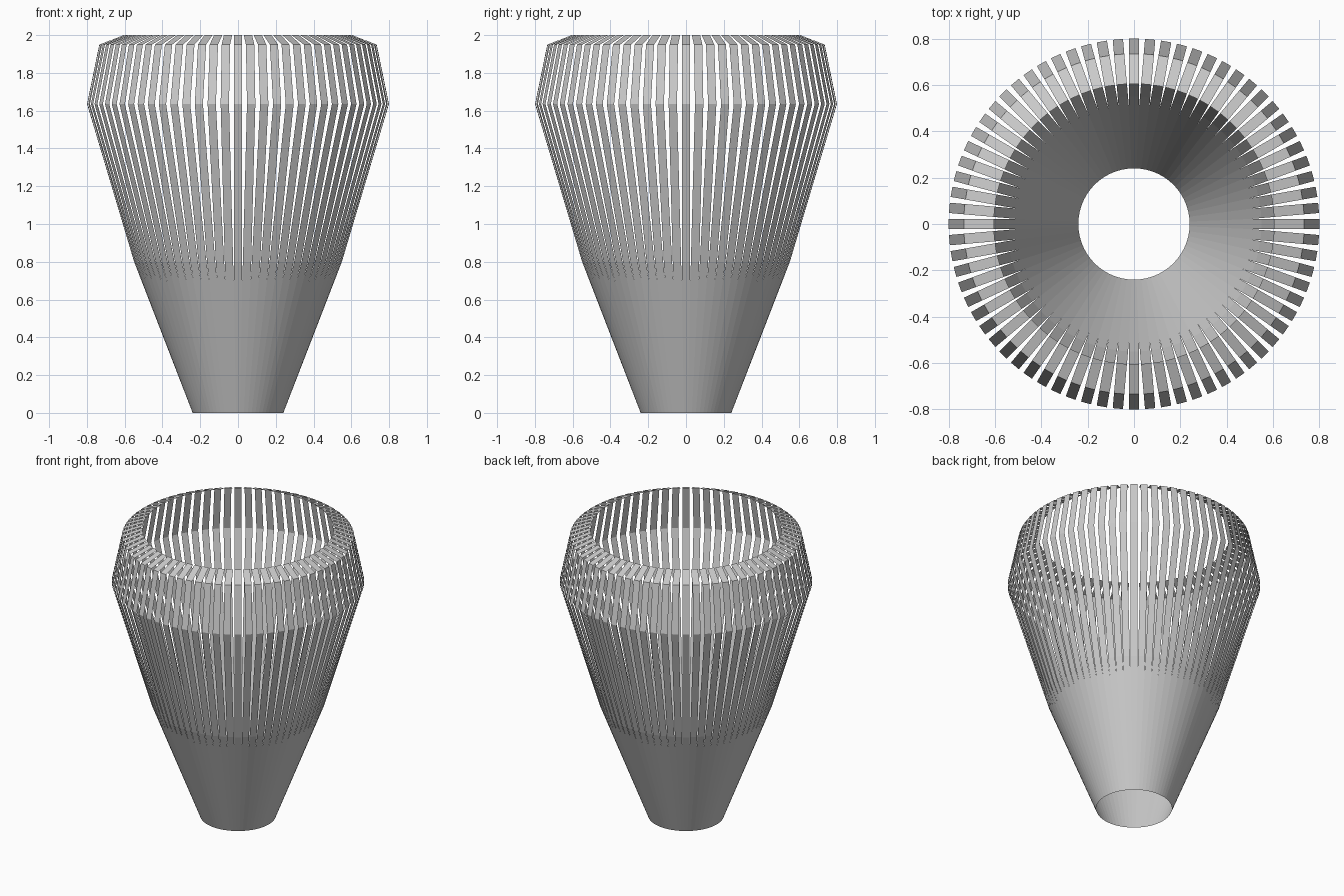
import bpy, bmesh, math
from mathutils import Matrix, Vector

if "Cube" in bpy.data.objects:
    bpy.data.objects.remove(bpy.data.objects["Cube"])

COUNT = 72            # slats around the axis
WIDTH = 0.0445        # slat width once the slats separate
HALF = math.tan(math.pi / COUNT)
SPLIT_R = WIDTH / 2 / HALF
SPLIT_Z = 0.8 * (SPLIT_R - 0.24) / (0.55 - 0.24)

# slat profile (radius, height), from base to inturned rim
profile = [(0.24, 0.0), (SPLIT_R, SPLIT_Z), (0.55, 0.80),
           (0.80, 1.635), (0.735, 1.95), (0.605, 2.0)]

bm = bmesh.new()
for i in range(COUNT):
    turn = Matrix.Rotation(2 * math.pi * i / COUNT, 3, 'Z')
    rows = []
    for r, z in profile:
        h = min(WIDTH / 2, r * HALF)
        rows.append([bm.verts.new(turn @ Vector((r, s * h, z))) for s in (-1, 1)])
    for a, b in zip(rows, rows[1:]):
        bm.faces.new((a[0], a[1], b[1], b[0]))

# weld the lower parts of the slats into a closed cone
bmesh.ops.remove_doubles(bm, verts=bm.verts[:], dist=0.0002)
bmesh.ops.recalc_face_normals(bm, faces=bm.faces[:])

mesh = bpy.data.meshes.new("slatted_shade")
bm.to_mesh(mesh)
bm.free()
shade = bpy.data.objects.new("slatted_shade", mesh)
bpy.context.collection.objects.link(shade)
